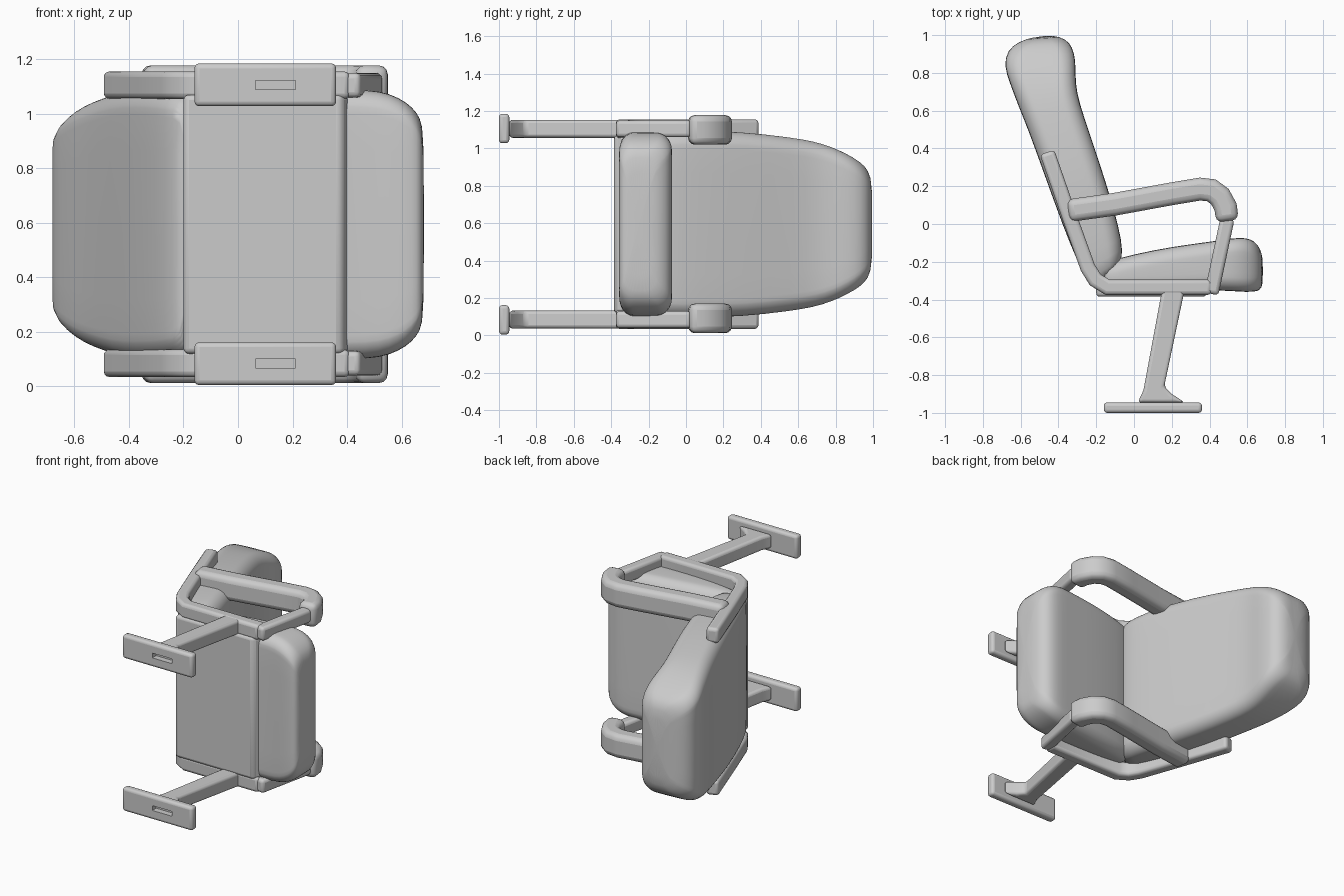
import bpy, bmesh, math
from mathutils import Vector

if "Cube" in bpy.data.objects:
    bpy.data.objects.remove(bpy.data.objects["Cube"])

MID = 0.595  # middle of the chair's width (it lies on its side, width along z)

grey = bpy.data.materials.new("grey")
grey.diffuse_color = (0.6, 0.6, 0.6, 1)
grey.use_nodes = True
grey.node_tree.nodes["Principled BSDF"].inputs["Base Color"].default_value = grey.diffuse_color


def finish(name, bm, bevel=0.0, angle=40):
    bmesh.ops.recalc_face_normals(bm, faces=bm.faces)
    me = bpy.data.meshes.new(name)
    bm.to_mesh(me)
    bm.free()
    ob = bpy.data.objects.new(name, me)
    bpy.context.collection.objects.link(ob)
    me.materials.append(grey)
    if bevel:
        m = ob.modifiers.new("round", 'BEVEL')
        m.width, m.segments, m.limit_method = bevel, 3, 'ANGLE'
        m.angle_limit = math.radians(35)
    bpy.ops.object.select_all(action='DESELECT')
    ob.select_set(True)
    bpy.context.view_layer.objects.active = ob
    bpy.ops.object.shade_smooth_by_angle(angle=math.radians(angle))
    return ob


def cushion(name, stations, radius):
    """Loft rounded rectangles; station = (point a, point b, half width)."""
    bm = bmesh.new()
    rings = []
    for a, b, hw in stations:
        a, b = Vector(a), Vector(b)
        mid, axis, ht = (a + b) / 2, (b - a).normalized(), (b - a).length / 2
        r = min(radius, ht * 0.95, hw * 0.95)
        ring = []
        for q, (su, sw) in enumerate(((1, 1), (-1, 1), (-1, -1), (1, -1))):
            for k in range(8):
                t = (q + k / 7) * math.pi / 2
                p = mid + axis * (su * (ht - r) + r * math.cos(t))
                z = MID + sw * (hw - r) + r * math.sin(t)
                ring.append(bm.verts.new((p.x, p.y, z)))
        rings.append(ring)
    n = len(rings[0])
    for lo, hi in zip(rings, rings[1:]):
        for i in range(n):
            j = (i + 1) % n
            bm.faces.new((lo[i], lo[j], hi[j], hi[i]))
    bm.faces.new(rings[0])
    bm.faces.new(rings[-1])
    ob = finish(name, bm, angle=60)
    sub = ob.modifiers.new("soften", 'SUBSURF')
    sub.levels = sub.render_levels = 1
    return ob


def prism(name, outline, z0, z1, bevel):
    """Extrude an outline across the chair's width."""
    bm = bmesh.new()
    f = bm.faces.new([bm.verts.new((x, y, z0)) for x, y in outline])
    ext = bmesh.ops.extrude_face_region(bm, geom=[f])["geom"]
    bmesh.ops.translate(bm, vec=(0, 0, z1 - z0),
                        verts=[v for v in ext if isinstance(v, bmesh.types.BMVert)])
    return finish(name, bm, bevel)


def bar(name, path, width, z0, z1, bevel):
    """Flat bar following a path, with mitred corners."""
    pts = [Vector(p) for p in path]
    left, right = [], []
    for i, p in enumerate(pts):
        d0 = (p - pts[i - 1]).normalized() if i else (pts[1] - p).normalized()
        d1 = (pts[i + 1] - p).normalized() if i < len(pts) - 1 else d0
        t = (d0 + d1).normalized()
        nrm = Vector((-t.y, t.x)) * (width / 2 / max(t.dot(d0), 0.5))
        left.append(p + nrm)
        right.append(p - nrm)
    return prism(name, left + right[::-1], z0, z1, bevel)


# backrest cushion: rear point, front point, half width
cushion("backrest", [
    ((-.19, -.35), (-.09, -.27), .45), ((-.24, -.31), (-.06, -.18), .485),
    ((-.30, -.20), (-.065, -.09), .495), ((-.38, 0), (-.10, .06), .50),
    ((-.47, .25), (-.18, .32), .495), ((-.56, .50), (-.27, .58), .465),
    ((-.61, .62), (-.305, .70), .445), ((-.655, .74), (-.31, .79), .415),
    ((-.69, .84), (-.31, .87), .375), ((-.67, .92), (-.325, .935), .335),
    ((-.61, .967), (-.36, .98), .29), ((-.53, .99), (-.43, 1.0), .22)], .09)

# seat cushion: underside point, top point, half width
cushion("seat", [
    ((-.20, -.35), (-.20, -.26), .45), ((-.15, -.365), (-.15, -.20), .475),
    ((0, -.365), (0, -.16), .49), ((.2, -.36), (.2, -.12), .495),
    ((.42, -.35), (.42, -.092), .495), ((.52, -.355), (.52, -.075), .49),
    ((.59, -.36), (.59, -.072), .465), ((.64, -.358), (.64, -.09), .43),
    ((.668, -.35), (.668, -.13), .39), ((.683, -.32), (.683, -.18), .34)], .08)

# pan under the seat
prism("seat_pan", [(-.2, -.385), (.38, -.385), (.41, -.33), (-.2, -.3)], .12, 1.07, .02)

frame_path = [(-.46, .38), (-.335, .02), (-.245, -.23), (-.205, -.295),
              (-.14, -.335), (.41, -.335)]
arm_path = [(-.35, .07), (-.1, .105), (.2, .16), (.35, .185), (.41, .178),
            (.455, .145), (.485, .09), (.495, .015)]
leg_outline = [(.15, -.34), (.27, -.34), (.16, -.86), (.20, -.90), (.27, -.945),
               (.02, -.945), (.05, -.88)]

# one frame, armrest, leg and foot on each side
for side in ("left", "right"):
    def span(a, b):
        return (a, b) if side == "left" else (2 * MID - b, 2 * MID - a)
    bar(side + "_side_frame", frame_path, .08, *span(.035, .135), .02)
    bar(side + "_arm_post", [(.41, -.37), (.495, .03)], .075, *span(.04, .13), .02)
    bar(side + "_armrest", arm_path, .12, *span(.012, .17), .035)
    prism(side + "_leg", leg_outline, *span(.037, .133), .018)
    foot = prism(side + "_foot", [(-.16, -1), (.36, -1), (.36, -.945), (-.16, -.945)],
                 *span(.005, .162), .018)
    # slot in the sole of the foot
    slot = prism(side + "_slot_cutter", [(.065, -1.05), (.21, -1.05), (.21, -.96), (.065, -.96)],
                 *span(.068, .1), 0)
    slot.hide_render = True
    slot.hide_set(True)
    cut = foot.modifiers.new("slot", 'BOOLEAN')
    cut.operation, cut.object = 'DIFFERENCE', slot
